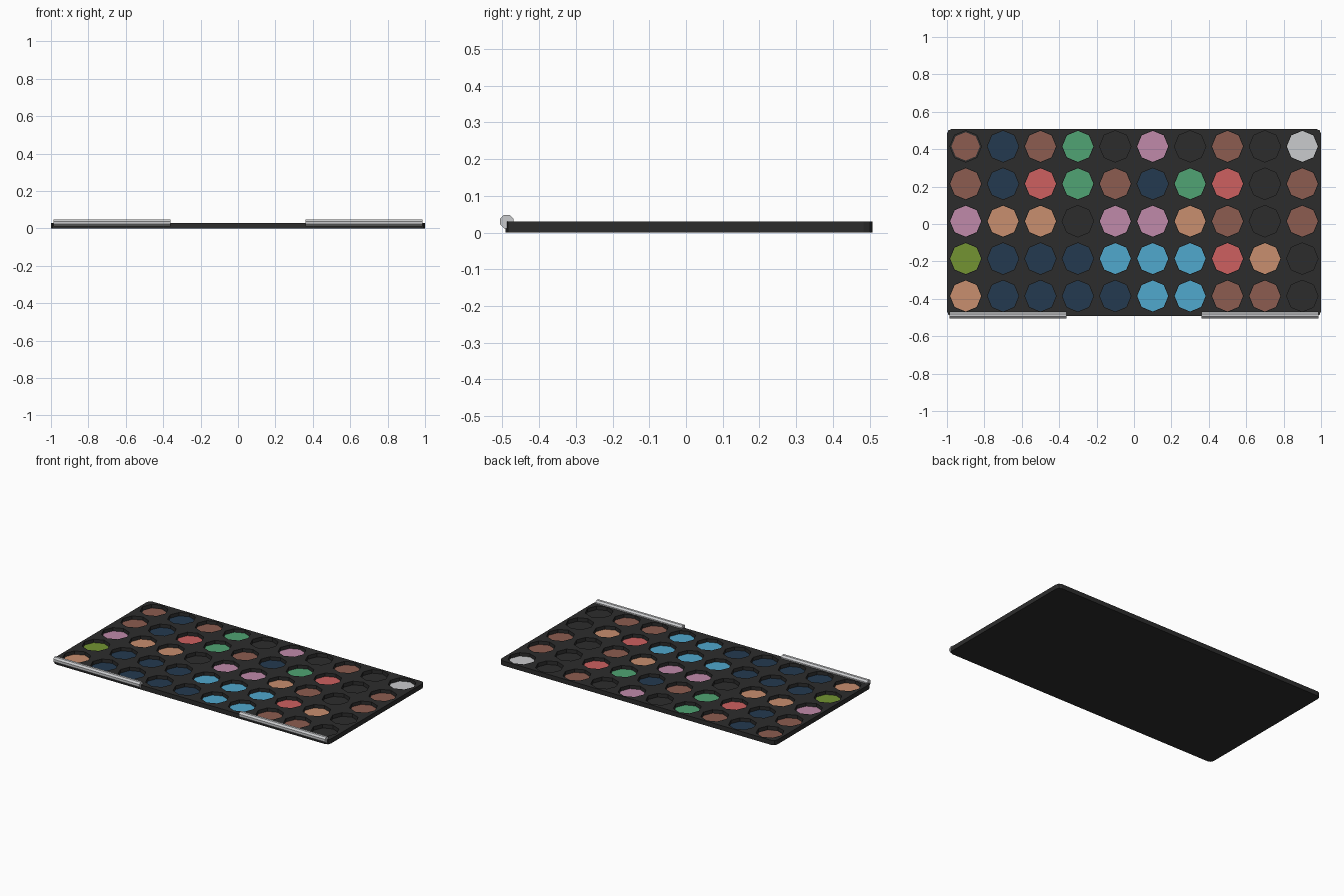
import bpy, bmesh, math
from mathutils import Matrix

if "Cube" in bpy.data.objects:
    bpy.data.objects.remove(bpy.data.objects["Cube"])


def srgb(r, g, b):
    lin = lambda c: c / 12.92 if c <= 0.04045 else ((c + 0.055) / 1.055) ** 2.4
    return (lin(r / 255), lin(g / 255), lin(b / 255), 1)


def material(name, *rgb):
    m = bpy.data.materials.new(name)
    m.diffuse_color = srgb(*rgb)
    m.use_nodes = True
    m.node_tree.nodes["Principled BSDF"].inputs["Base Color"].default_value = m.diffuse_color
    return m


MATS = {
    "K": material("charcoal", 44, 44, 44),
    "B": material("brown", 140, 92, 80),
    "N": material("navy", 35, 58, 80),
    "G": material("green", 80, 163, 115),
    "P": material("pink", 192, 138, 170),
    "W": material("silver", 202, 203, 205),
    "R": material("red", 206, 96, 96),
    "T": material("tan", 200, 142, 110),
    "O": material("olive", 115, 148, 50),
    "S": material("sky_blue", 80, 168, 205),
}
LAYOUT = ["BNBGKPKBKW",
          "BNRGBNGRKB",
          "PTTKPPTBKB",
          "ONNNSSSRTK",
          "TNNNNSSBBK"]
WELL_R, FLOOR, TOP = 0.084, 0.006, 0.03


def make_object(name, bm, mat):
    mesh = bpy.data.meshes.new(name)
    bmesh.ops.recalc_face_normals(bm, faces=bm.faces)
    bm.to_mesh(mesh)
    bm.free()
    mesh.materials.append(mat)
    ob = bpy.data.objects.new(name, mesh)
    bpy.context.collection.objects.link(ob)
    return ob


def octagon(bm, x, y, z0, z1, r):
    """Upright eight-sided prism with points on the axes."""
    bmesh.ops.create_cone(bm, cap_ends=True, segments=8, radius1=r, radius2=r,
                          depth=z1 - z0,
                          matrix=Matrix.Translation((x, y, (z0 + z1) / 2)))


def cells():
    for j, row in enumerate(LAYOUT):
        for i, key in enumerate(row):
            yield i, j, -0.9 + 0.2 * i, 0.415 - 0.2 * j, key


# Tray: thin slab with rounded corners
bm = bmesh.new()
bmesh.ops.create_cube(bm, size=1, matrix=Matrix.Translation((0, 0.008, TOP / 2))
                      @ Matrix.Diagonal((2, 1, TOP, 1)))
corners = [e for e in bm.edges if abs(e.verts[0].co.z - e.verts[1].co.z) > 0.01]
bmesh.ops.bevel(bm, geom=corners, offset=0.025, segments=2, profile=0.5,
                affect='EDGES')
tray = make_object("tray", bm, MATS["K"])

# Wells cut into the tray
bm = bmesh.new()
for i, j, x, y, key in cells():
    octagon(bm, x, y, FLOOR, TOP + 0.02, WELL_R)
cutter = make_object("well_cutter", bm, MATS["K"])
mod = tray.modifiers.new("wells", 'BOOLEAN')
mod.operation, mod.solver, mod.object = 'DIFFERENCE', 'EXACT', cutter
bpy.context.view_layer.objects.active = tray
tray.select_set(True)
bpy.ops.object.modifier_apply(modifier=mod.name)
bpy.data.objects.remove(cutter)

# Coloured pans on the well floors; the charcoal wells are left empty
for i, j, x, y, key in cells():
    if key != "K":
        bm = bmesh.new()
        r = 0.076 if (i, j) == (0, 0) else WELL_R - 0.001
        octagon(bm, x, y, FLOOR - 0.002, FLOOR + 0.002, r)
        make_object(f"pan_{j + 1}_{i + 1}", bm, MATS[key])

# Two hinge barrels along the front edge
for side, sx in (("left", -1), ("right", 1)):
    bm = bmesh.new()
    bmesh.ops.create_cone(bm, cap_ends=True, segments=8, radius1=0.02,
                          radius2=0.02, depth=0.625,
                          matrix=Matrix.Translation((sx * 0.673, -0.488, 0.03))
                          @ Matrix.Rotation(math.pi / 2, 4, 'Y')
                          @ Matrix.Rotation(math.pi / 8, 4, 'Z'))
    make_object(f"hinge_{side}", bm, MATS["W"])
